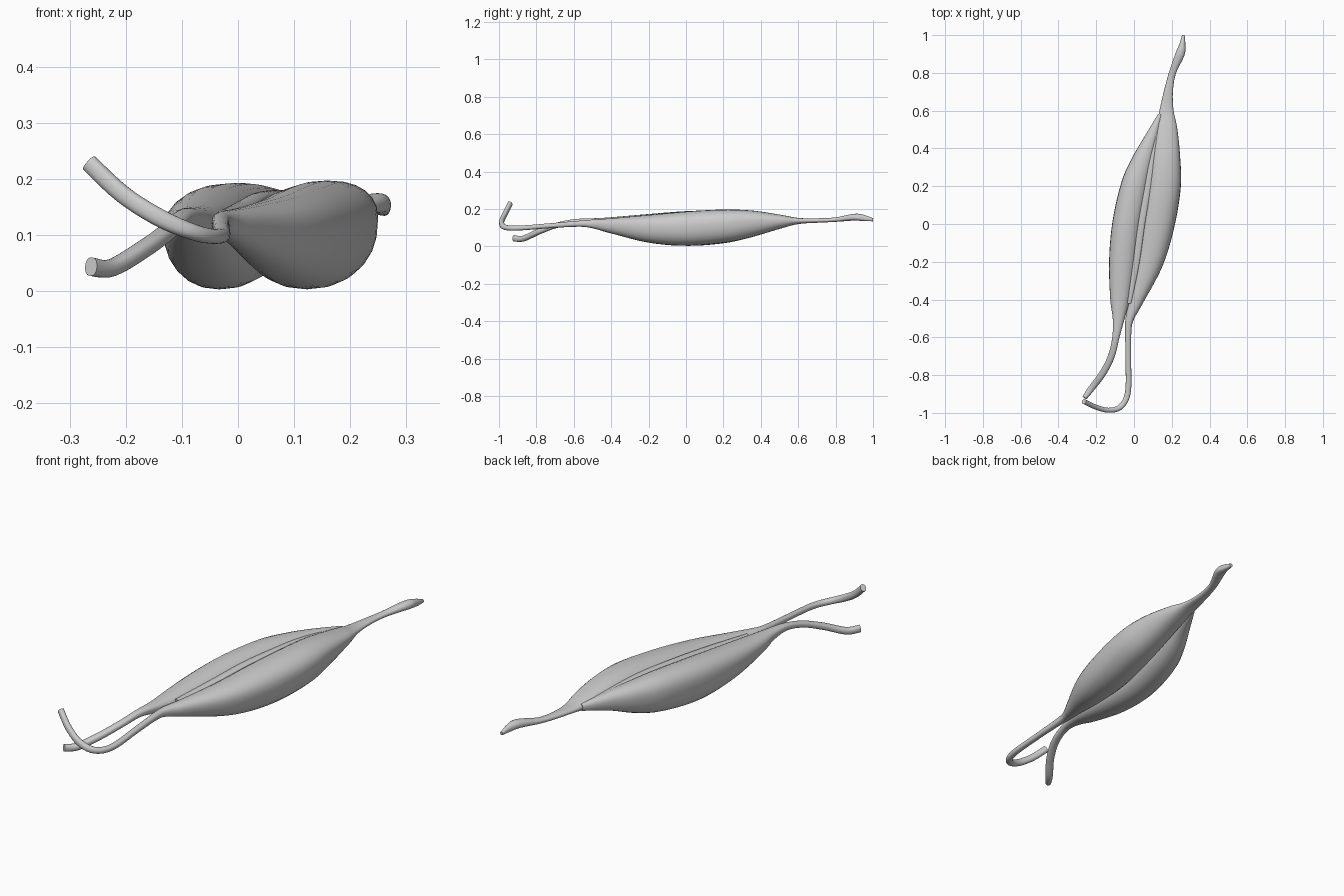
import bpy, bmesh, math
from mathutils import Vector

SIDES, STEPS = 24, 5


def spline(rows):
    """Catmull-Rom through rows of numbers."""
    rows = [rows[0]] + rows + [rows[-1]]
    out = []
    for i in range(1, len(rows) - 2):
        for s in range(STEPS):
            t = s / STEPS
            out.append([0.5 * (2 * b + (c - a) * t + (2 * a - 5 * b + 4 * c - d) * t * t
                        + (3 * b - a - 3 * c + d) * t ** 3)
                        for a, b, c, d in zip(*rows[i - 1:i + 3])])
    return out + [list(rows[-1])]


def signed_pow(v, p):
    return math.copysign(abs(v) ** p, v)


def loft(name, rows, square=0.9):
    """Rows: x, y, z of the widest line, half width, height above, depth below."""
    pts = spline(rows)
    bm = bmesh.new()
    rings = []
    for i, (x, y, z, w, up, down) in enumerate(pts):
        a, b = pts[max(i - 1, 0)], pts[min(i + 1, len(pts) - 1)]
        t = (Vector(b[:3]) - Vector(a[:3])).normalized()
        side = t.cross(Vector((0, 0, 1))).normalized()
        high = side.cross(t)
        ring = []
        for k in range(SIDES):
            ang = 2 * math.pi * k / SIDES
            c, s = signed_pow(math.cos(ang), square), signed_pow(math.sin(ang), square)
            ring.append(bm.verts.new(Vector((x, y, z)) + side * w * c
                                     + high * (up if s > 0 else down) * s))
        rings.append(ring)
    for r, q in zip(rings, rings[1:]):
        for k in range(SIDES):
            n = (k + 1) % SIDES
            bm.faces.new((r[k], r[n], q[n], q[k]))
    bm.faces.new(rings[0][::-1])
    bm.faces.new(rings[-1])
    bmesh.ops.recalc_face_normals(bm, faces=bm.faces)
    mesh = bpy.data.meshes.new(name)
    bm.to_mesh(mesh)
    bm.free()
    ob = bpy.data.objects.new(name, mesh)
    bpy.context.collection.objects.link(ob)
    bpy.ops.object.select_all(action='DESELECT')
    ob.select_set(True)
    bpy.context.view_layer.objects.active = ob
    bpy.ops.object.shade_smooth_by_angle(angle=math.radians(45))


def belly(rows):
    """Turn y, left, right, bottom, widest height, top into loft rows."""
    return [((l + r) / 2, y, m, (r - l) / 2, t - m, m - b) for y, l, r, b, m, t in rows]


# right head: hooked upper tendon, belly and shared lower tendon
loft("long_head", [
    (-0.265, -0.940, 0.228, 0.013, 0.016, 0.016),
    (-0.205, -0.968, 0.172, 0.013, 0.016, 0.016),
    (-0.135, -0.986, 0.128, 0.013, 0.016, 0.016),
    (-0.070, -0.967, 0.102, 0.015, 0.014, 0.014),
    (-0.032, -0.890, 0.098, 0.015, 0.013, 0.013),
    (-0.030, -0.720, 0.111, 0.015, 0.013, 0.013),
] + belly([
    (-0.57, -0.047, -0.014, 0.105, 0.121, 0.137),
    (-0.50, -0.045, 0.000, 0.097, 0.120, 0.143),
    (-0.40, -0.025, 0.053, 0.070, 0.115, 0.150),
    (-0.20, 0.005, 0.155, 0.020, 0.108, 0.168),
    (0.00, 0.030, 0.215, 0.003, 0.110, 0.186),
    (0.20, 0.065, 0.248, 0.019, 0.125, 0.197),
    (0.35, 0.090, 0.245, 0.050, 0.138, 0.192),
    (0.50, 0.115, 0.230, 0.093, 0.140, 0.170),
    (0.60, 0.135, 0.210, 0.119, 0.137, 0.152),
    (0.70, 0.158, 0.206, 0.126, 0.138, 0.150),
    (0.80, 0.185, 0.222, 0.131, 0.142, 0.155),
    (0.90, 0.220, 0.268, 0.138, 0.154, 0.174),
    (0.95, 0.240, 0.272, 0.135, 0.148, 0.168),
    (1.00, 0.254, 0.268, 0.134, 0.141, 0.150),
]), 0.88)

# left head: drooping upper tendon and belly
loft("short_head", [
    (-0.262, -0.920, 0.043, 0.013, 0.017, 0.016),
    (-0.225, -0.870, 0.042, 0.017, 0.015, 0.016),
    (-0.165, -0.790, 0.077, 0.018, 0.015, 0.015),
    (-0.120, -0.700, 0.110, 0.018, 0.014, 0.014),
    (-0.096, -0.600, 0.130, 0.019, 0.015, 0.017),
] + belly([
    (-0.50, -0.113, -0.050, 0.098, 0.127, 0.150),
    (-0.40, -0.126, -0.022, 0.070, 0.115, 0.156),
    (-0.20, -0.132, 0.015, 0.024, 0.105, 0.173),
    (0.00, -0.115, 0.045, 0.003, 0.105, 0.188),
    (0.20, -0.070, 0.080, 0.017, 0.115, 0.193),
    (0.33, -0.014, 0.103, 0.047, 0.125, 0.186),
    (0.45, 0.053, 0.125, 0.090, 0.133, 0.173),
    (0.58, 0.128, 0.150, 0.122, 0.138, 0.152),
]), 0.85)

# thin tendon sheet along the seam on top
loft("seam_strand", [
    (-0.025, -0.42, 0.135, 0.012, 0.010, 0.02),
    (0.012, -0.20, 0.153, 0.018, 0.008, 0.03),
    (0.040, 0.00, 0.168, 0.018, 0.008, 0.03),
    (0.074, 0.20, 0.172, 0.018, 0.008, 0.03),
    (0.098, 0.36, 0.166, 0.016, 0.008, 0.03),
    (0.135, 0.56, 0.145, 0.010, 0.008, 0.01),
])
